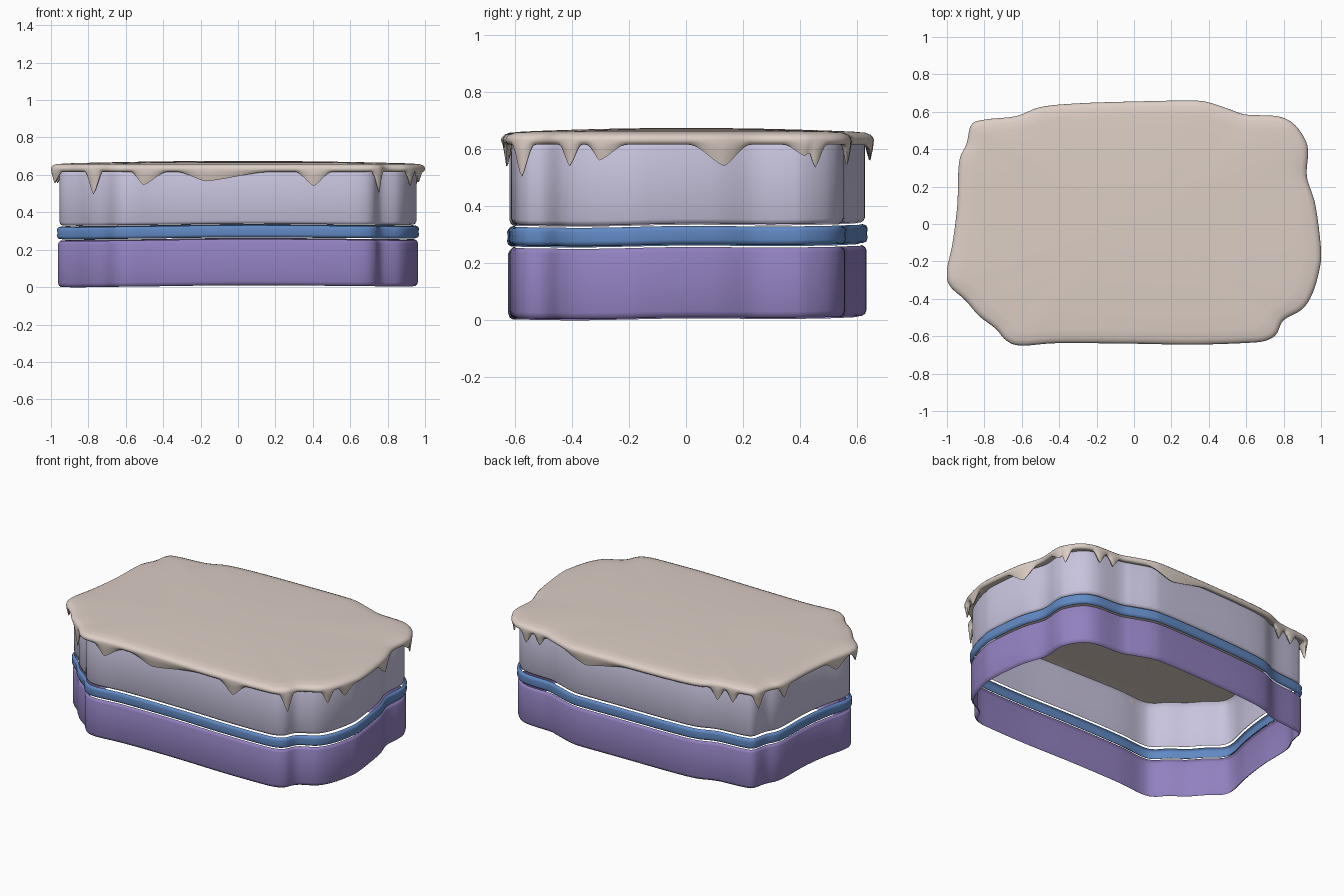
import bpy
import bmesh
import math
from mathutils import Vector

cube = bpy.data.objects.get("Cube")
if cube:
    bpy.data.objects.remove(cube, do_unlink=True)

SAMPLES = 540


def material(name, colour):
    mat = bpy.data.materials.new(name)
    mat.use_nodes = True
    mat.diffuse_color = (*colour, 1)
    shader = next(n for n in mat.node_tree.nodes if n.type == 'BSDF_PRINCIPLED')
    shader.inputs["Base Color"].default_value = (*colour, 1)
    return mat


# Wavy plan outline, counter-clockwise from the front
control = [Vector(p) for p in (
    (-.6, -.65), (-.4, -.637), (0, -.64), (.3, -.645), (.58, -.637), (.7, -.625),
    (.76, -.59), (.8, -.515), (.9, -.455), (.955, -.37), (.99, -.25), (1, -.14),
    (.97, .1), (.925, .25), (.93, .37), (.92, .44), (.86, .53), (.77, .575),
    (.6, .585), (.52, .61), (.4, .65), (.3, .66), (0, .655), (-.3, .645),
    (-.5, .625), (-.63, .577), (-.8, .558), (-.87, .53), (-.895, .43), (-.935, .33),
    (-.945, .1), (-.97, -.1), (-1, -.25), (-.985, -.33), (-.9, -.41),
    (-.83, -.49), (-.74, -.56), (-.68, -.625))]


def smooth_outline(points, count):
    """Closed spline through the points, resampled at even spacing."""
    dense = []
    n = len(points)
    for i in range(n):
        a, b, c, d = (points[(i + k) % n] for k in (-1, 0, 1, 2))
        for step in range(40):
            t = step / 40
            dense.append(0.5 * (2 * b + (c - a) * t + (2 * a - 5 * b + 4 * c - d) * t ** 2
                                + (3 * b - a - 3 * c + d) * t ** 3))
    dense.append(dense[0])
    lengths = [0]
    for p, q in zip(dense, dense[1:]):
        lengths.append(lengths[-1] + (q - p).length)
    result, j = [], 0
    for i in range(count):
        goal = lengths[-1] * i / count
        while lengths[j + 1] < goal:
            j += 1
        part = (goal - lengths[j]) / (lengths[j + 1] - lengths[j])
        result.append(dense[j].lerp(dense[j + 1], part))
    return result, lengths[-1] / count


outline, spacing = smooth_outline(control, SAMPLES)
normals = []
for i in range(SAMPLES):
    along = outline[(i + 3) % SAMPLES] - outline[i - 3]
    normals.append(Vector((along.y, -along.x)).normalized())


def ring(inset, height, scale=1.0):
    """One loop of points; height is a function of the sample index."""
    loop = []
    for i in range(SAMPLES):
        p = (outline[i] - normals[i] * inset) * scale
        loop.append((p.x, p.y, height(i)))
    return loop


def loft(name, rings, mat, bottom_z=None, top_z=None):
    """Skin the loops from bottom to top, with optional closed ends."""
    bm = bmesh.new()
    loops = [[bm.verts.new(p) for p in r] for r in rings]
    for low, high in zip(loops, loops[1:]):
        for i in range(SAMPLES):
            k = (i + 1) % SAMPLES
            bm.faces.new((low[i], low[k], high[k], high[i]))
    for loop, z, up in ((loops[0], bottom_z, False), (loops[-1], top_z, True)):
        if z is not None:
            centre = bm.verts.new((0, 0, z))
            for i in range(SAMPLES):
                a, b = loop[i], loop[(i + 1) % SAMPLES]
                bm.faces.new((a, b, centre) if up else (b, a, centre))
    mesh = bpy.data.meshes.new(name)
    bm.to_mesh(mesh)
    bm.free()
    mesh.materials.append(mat)
    mesh.shade_smooth()
    mesh.set_sharp_from_angle(angle=math.radians(55))
    obj = bpy.data.objects.new(name, mesh)
    bpy.context.collection.objects.link(obj)
    return obj


def ripple(z):
    """Gently uneven edge height, lower at the corners and toward the front."""
    def height(i):
        p = outline[i]
        return (z + .003 * math.cos(4 * p.x) + .002 * math.cos(9 * p.y)
                + .003 * math.sin(2.5 * p.y) + .002 * math.sin(2 * p.x))
    return height


def wall(name, scale, profile, mat):
    return loft(name, [ring(inset, ripple(z), scale) for inset, z in profile], mat)


# Open wall bands with edges curled inward
wall("lower_wall", .961, ((.016, .008), (.005, .015), (0, .03), (0, .238), (.005, .248), (.014, .255)),
     material("violet", (.29, .22, .53)))
wall("middle_band", .967, ((.016, .264), (.005, .269), (0, .281), (.003, .297),
                           (0, .314), (.005, .324), (.016, .329)),
     material("blue", (.12, .25, .55)))
wall("upper_wall", .953, ((.014, .337), (.005, .343), (0, .354), (0, .605), (.006, .62), (.014, .632)),
     material("pale_lavender", (.58, .55, .73)))

# Drips: place on the outline, depth, half width before and after
drips = (
    (-.78, -.53, .12, .06, .06), (-.5, -.64, .07, .07, .13), (-.17, -.64, .05, .16, .36),
    (.4, -.64, .075, .1, .1), (.76, -.585, .112, .06, .05), (.93, -.415, .075, .05, .05),
    (.97, -.31, .055, .05, .1), (.975, .14, .075, .13, .1), (.925, .42, .04, .08, .05),
    (.91, .46, .08, .04, .05), (.74, .577, .07, .05, .05), (.64, .583, .06, .04, .05),
    (.25, .66, .055, .2, .3), (-.62, .58, .075, .05, .05), (-.72, .565, .07, .05, .05),
    (-.875, .51, .09, .06, .06), (-.93, .33, .07, .06, .06), (-.98, -.14, .06, .1, .1),
    (-.985, -.32, .06, .07, .07))
sag = [0.0] * SAMPLES
for x, y, depth, before, after in drips:
    spot = min(range(SAMPLES), key=lambda i: (outline[i] - Vector((x, y))).length)
    for half, way in ((before, -1), (after, 1)):
        for step in range(int(half / spacing) + 1):
            i = (spot + way * step) % SAMPLES
            blend = 1 - step * spacing / half
            sag[i] = max(sag[i], depth * blend ** 2 * (2.4 - 1.4 * blend))


def hang(z, amount):
    return lambda i: z - sag[i] * amount


def flat(z):
    return lambda i: z


# Icing lid: underside, inside of drips, outside of drips, rounded rim, domed top
lid = [ring(.06, flat(.625)), ring(.034, flat(.623)), ring(.026, hang(.62, .5)),
       ring(.018, hang(.617, .97)), ring(.012, hang(.616, 1)), ring(.008, hang(.619, .7)),
       ring(.003, hang(.624, .35)), ring(0, flat(.632)), ring(.003, flat(.642)),
       ring(.012, flat(.651)), ring(.03, flat(.658))]
for scale in (.93, .8, .6, .4, .2):
    lid.append(ring(.03, flat(.675 - .015 * scale ** 2), scale))
loft("dripping_lid", lid, material("warm_beige", (.72, .62, .56)), bottom_z=.627, top_z=.675)
